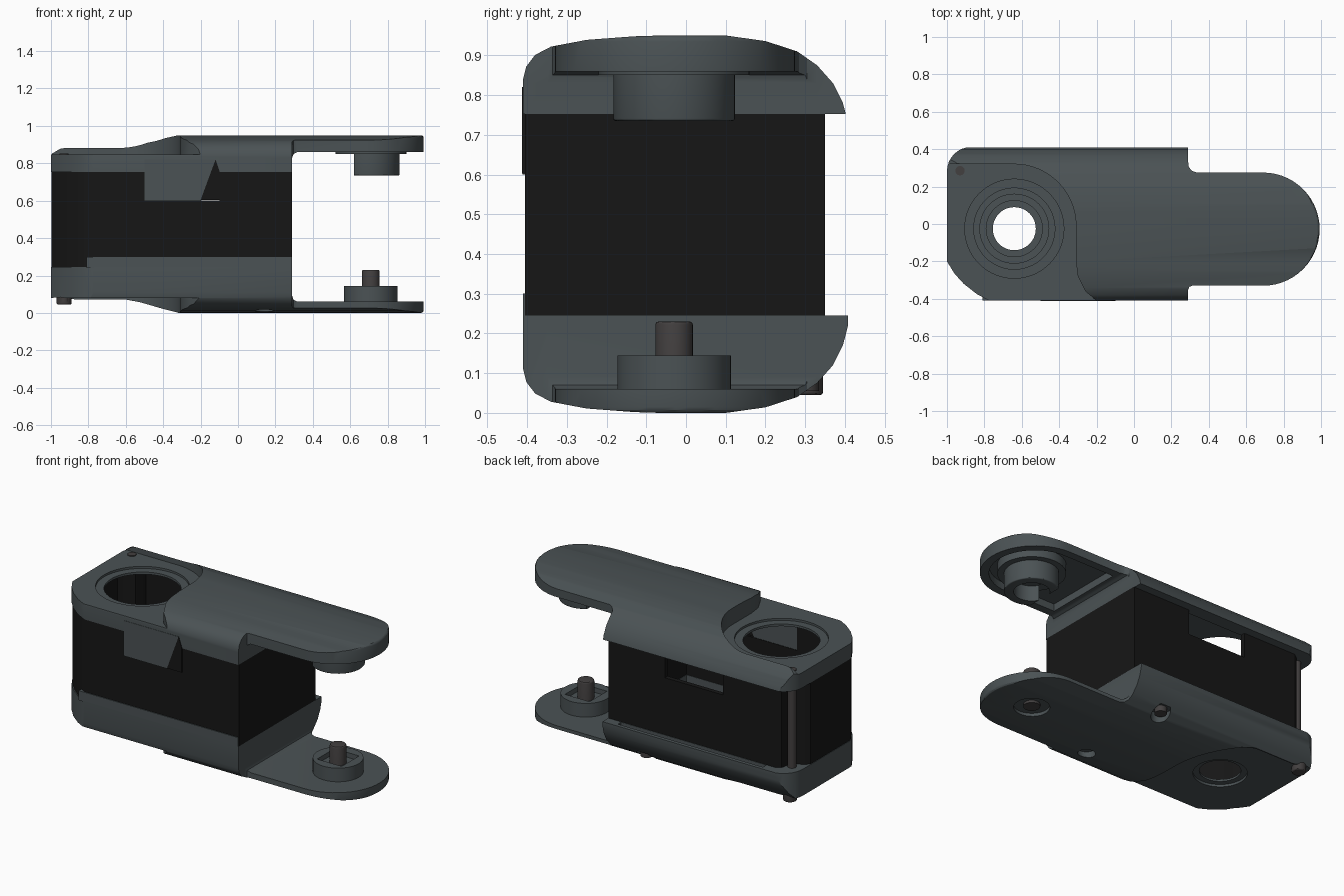
import bpy, bmesh
from math import sin, cos, radians

if "Cube" in bpy.data.objects:
    bpy.data.objects.remove(bpy.data.objects["Cube"])

H = 0.95  # overall height


def material(name, rgb):
    m = bpy.data.materials.new(name)
    m.diffuse_color = (*rgb, 1)
    m.use_nodes = True
    m.node_tree.nodes["Principled BSDF"].inputs["Base Color"].default_value = m.diffuse_color
    return m


SLATE = material("slate_plastic", (0.07, 0.085, 0.09))
BLACK = material("black_plastic", (0.008, 0.008, 0.008))
STEEL = material("dark_steel", (0.055, 0.05, 0.05))


def arc(cx, cy, r, a0, a1, n=12):
    return [(cx + r * cos(radians(a0 + (a1 - a0) * i / n)),
             cy + r * sin(radians(a0 + (a1 - a0) * i / n))) for i in range(n + 1)]


def prism(name, pts, axis, a, b, mat=SLATE, bevel=0):
    """Extrude a 2D outline along an axis from a to b; optionally round the edge at a."""
    place = {"z": lambda u, v, w: (u, v, w), "x": lambda u, v, w: (w, u, v),
             "y": lambda u, v, w: (u, w, v)}[axis]
    bm = bmesh.new()
    lo = [bm.verts.new(place(u, v, a)) for u, v in pts]
    hi = [bm.verts.new(place(u, v, b)) for u, v in pts]
    cap = bm.faces.new(lo)
    bm.faces.new(hi[::-1])
    for i in range(len(pts)):
        j = (i + 1) % len(pts)
        bm.faces.new((lo[j], lo[i], hi[i], hi[j]))
    bmesh.ops.recalc_face_normals(bm, faces=bm.faces[:])
    if bevel:
        bmesh.ops.bevel(bm, geom=list(cap.edges), offset=bevel, segments=3,
                        profile=0.5, affect='EDGES')
    me = bpy.data.meshes.new(name)
    bm.to_mesh(me)
    bm.free()
    me.materials.append(mat)
    ob = bpy.data.objects.new(name, me)
    bpy.context.collection.objects.link(ob)
    return ob


def cyl(name, x, y, r, a, b, mat=SLATE, bevel=0, n=48):
    return prism(name, arc(x, y, r, 0, 360 * (n - 1) / n, n - 1), "z", a, b, mat, bevel)


def box(name, x0, x1, y0, y1, z0, z1, mat=SLATE):
    return prism(name, [(x0, y0), (x1, y0), (x1, y1), (x0, y1)], "z", z0, z1, mat)


def boolean(ob, tool, op='DIFFERENCE'):
    m = ob.modifiers.new("cut", 'BOOLEAN')
    m.object, m.operation, m.solver = tool, op, 'EXACT'
    bpy.context.view_layer.objects.active = ob
    bpy.ops.object.modifier_apply(modifier=m.name)
    bpy.data.objects.remove(tool)


def flip_z(ob):
    bm = bmesh.new()
    bm.from_mesh(ob.data)
    for v in bm.verts:
        v.co.z = H - v.co.z
    bmesh.ops.reverse_faces(bm, faces=bm.faces[:])
    bm.to_mesh(ob.data)
    bm.free()


# Shared outlines
BX, BY = 0.71, -0.03      # pivot at the tongue end
HX, HY = -0.64, -0.025    # socket at the body end
outline = ([(0.29, -0.412), (0.29, -0.35), (0.296, -0.336), (0.31, -0.33)]
           + arc(0.69, -0.0275, 0.3025, -90, 90, 28)
           + [(0.335, 0.275), (0.309, 0.285), (0.293, 0.305), (0.29, 0.33), (0.29, 0.412)]
           + arc(-0.87, 0.282, 0.13, 90, 180, 8)
           + [(-1, -0.2), (-0.96, -0.265), (-0.91, -0.32), (-0.84, -0.375), (-0.77, -0.412)])
section = [(-0.41, 0.4), (-0.41, 0.11), (-0.402, 0.078), (-0.38, 0.049), (-0.34, 0.028),
           (-0.25, 0.011), (-0.13, 0.002), (0, -0.002), (0.1, 0), (0.2, 0.014), (0.28, 0.04),
           (0.33, 0.075), (0.37, 0.12), (0.395, 0.17), (0.408, 0.22), (0.408, 0.4)]
step = ([(-1.1, 0.32)] + arc(-0.64, -0.01, 0.33, 90, 0, 16)
        + [(-0.31, -0.2), (-0.3, -0.28), (-0.26, -0.36), (-0.2, -0.41), (-0.17, -0.5), (-1.1, -0.5)])


def body_outline(i):
    """Plan of the housing, inset by i, with a notch for the corner post."""
    return [(0.29 - i, -0.405 + i), (0.29 - i, 0.35 - i), (-0.86, 0.35 - i), (-0.89 + i, 0.33 - i),
            (-0.91 + i, 0.25), (-0.96 + i, 0.23), (-0.997 + i, 0.2), (-0.997 + i, -0.195),
            (-0.955 + i, -0.262), (-0.905 + i, -0.315 + i), (-0.84 + i / 2, -0.37 + i), (-0.77, -0.405 + i)]


def cover(name, depth, tongue, low, rise):
    """Cover shell, modelled with its outer face at z = 0."""
    ob = prism(name, outline, "z", 0, depth, bevel=0.015)
    boolean(ob, prism("t", section, "x", -1.2, 1.2), 'INTERSECT')
    boolean(ob, prism("t", step, "z", -0.1, low))
    slope = [(-1.1, -0.1), (-1.1, low), (-1.001, low), (-0.95, rise + 0.012), (-0.87, rise),
             (-0.6, rise), (-0.52, rise * 0.78), (-0.4, rise * 0.3), (-0.3, -0.004), (-0.3, -0.1)]
    boolean(ob, prism("t", slope, "y", -1, 1))
    boolean(ob, prism("t", body_outline(0.03), "z", low + 0.027, 0.5))
    under = [(0.29, 0.6), (0.29, tongue + 0.03), (0.297, tongue + 0.01), (0.318, tongue),
             (1.1, tongue), (1.1, 0.6)]
    boolean(ob, prism("t", under, "y", -1, 1))
    return ob


# Top cover with socket opening and hollow tongue
top = cover("top_cover", 0.197, 0.09, 0.102, 0.06)
flip_z(top)
boolean(top, cyl("t", HX, HY, 0.265, 0.835, 1, n=64))
boolean(top, cyl("t", HX, HY, 0.217, 0.7, 1, n=64))
recess = [(0.34, -0.28)] + arc(0.69, -0.0275, 0.2525, -90, 90, 24) + [(0.34, 0.225)]
boolean(top, prism("t", recess, "z", 0.8, 0.905))

# Bottom cover with socket hole, screw recesses and back groove
bottom = cover("bottom_cover", 0.245, 0.06, 0.08, 0.072)
boolean(bottom, cyl("t", HX, HY, 0.15, -0.1, 0.095))
boolean(bottom, cyl("t", HX, HY, 0.115, -0.1, 0.3))
boolean(bottom, box("t", -0.8, 0.2, 0.353, 0.385, 0.2, 0.4))
for x, y, r, d in ((0.06, 0.3, 0.055, 0.09), (0.14, -0.24, 0.05, 0.05), (BX, BY, 0.1, 0.02)):
    boolean(bottom, cyl("t", x, y, r, -0.1, d, n=32))
bottom_rim = box("bottom_front_rim", -0.81, 0.288, -0.41, -0.385, 0.24, 0.3)
seat_ring = cyl("socket_seat_ring", HX, HY, 0.187, 0.1, 0.125)
boolean(seat_ring, cyl("t", HX, HY, 0.15, 0, 0.3))

# Black housing, open at top and bottom, with windows front and back
housing = prism("housing", body_outline(0), "z", 0.243, 0.758, BLACK)
boolean(housing, prism("t", body_outline(0.028), "z", 0, 1))
boolean(housing, box("t", -0.5, -0.1, -1, 1, 0.6, 1))
front_tab = prism("front_tab", [(-0.5, 0.6), (-0.2, 0.6), (-0.12, 0.82), (-0.5, 0.82)],
                  "y", -0.412, -0.38)
tab_wedge = prism("tab_wedge", [(-0.2, 0.603), (-0.1, 0.603), (-0.1, 0.76), (-0.12, 0.82)],
                  "y", -0.413, -0.385, BLACK)

# Upper pivot cup under the top tongue
cup_plate = cyl("upper_pivot_plate", BX, BY, 0.19, 0.85, 0.91)
cup = cyl("upper_pivot_cup", BX, BY, 0.153, 0.735, 0.86, bevel=0.006)
boolean(cup, cyl("t", BX, BY, 0.1, 0.6, 0.83))
boolean(cup, box("t", 0.4, 0.62, -0.5, 0.5, 0.6, 1))

# Lower pivot boss with square pocket and pin
boss = cyl("lower_pivot_boss", BX, BY, 0.143, 0.055, 0.145)
boolean(boss, box("t", BX - 0.085, BX + 0.085, BY - 0.085, BY + 0.085, 0.115, 0.3))
pin = cyl("lower_pivot_pin", BX, BY, 0.047, -0.23, -0.005, STEEL, bevel=0.008, n=32)
for v in pin.data.vertices:
    v.co.z = -v.co.z
pin.data.flip_normals()

# Corner post and screws
post = cyl("corner_post", -0.93, 0.285, 0.025, 0.06, 0.853, STEEL, n=24)
post_screw = cyl("post_screw", -0.93, 0.305, 0.04, 0.045, 0.1, STEEL, bevel=0.008, n=24)
side_screw = cyl("side_screw", 0.06, 0.3, 0.035, 0.055, 0.1, STEEL, n=24)

for ob in bpy.context.collection.objects:
    ob.select_set(True)
bpy.context.view_layer.objects.active = top
bpy.ops.object.shade_smooth_by_angle(angle=radians(30))
